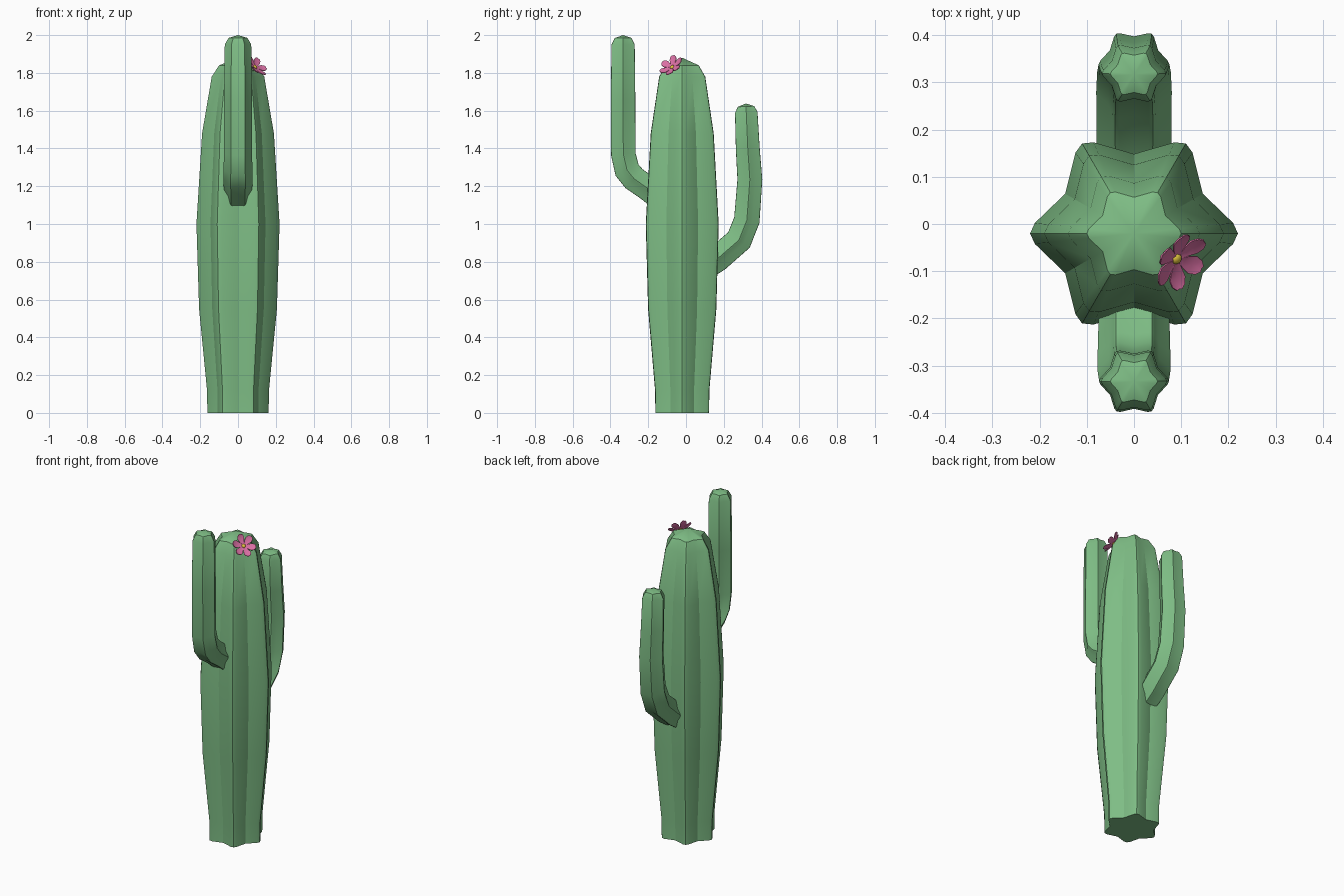
import bpy, bmesh, math
from mathutils import Vector, Matrix

if "Cube" in bpy.data.objects:
    bpy.data.objects.remove(bpy.data.objects["Cube"])


def material(name, rgb):
    m = bpy.data.materials.new(name)
    m.diffuse_color = (*rgb, 1)
    m.use_nodes = True
    m.node_tree.nodes["Principled BSDF"].inputs["Base Color"].default_value = m.diffuse_color
    return m


GREEN = material("cactus_green", (0.21, 0.51, 0.235))
PINK = material("petal_pink", (0.70, 0.16, 0.37))
YELLOW = material("flower_yellow", (0.75, 0.55, 0.05))


def finish(bm, name, mat, angle=30):
    bmesh.ops.recalc_face_normals(bm, faces=bm.faces[:])
    me = bpy.data.meshes.new(name)
    bm.to_mesh(me)
    bm.free()
    me.materials.append(mat)
    ob = bpy.data.objects.new(name, me)
    bpy.context.collection.objects.link(ob)
    bpy.context.view_layer.objects.active = ob
    ob.select_set(True)
    bpy.ops.object.shade_smooth_by_angle(angle=math.radians(angle))
    ob.select_set(False)
    return ob


def star(valley):
    # six blunt ridges: (angle, relative radius)
    pts = []
    for k in range(6):
        for off, r in ((-6, 0.96), (0, 1.0), (6, 0.96), (30, valley)):
            pts.append((math.radians(60 * k + off), r))
    return pts


def ribbed_tube(name, path, valley):
    # path entries: (y, z, radius); the last one is the pointed top
    bm = bmesh.new()
    centres = [Vector((0, y, z)) for y, z, r in path]
    rings = []
    for i, (y, z, r) in enumerate(path[:-1]):
        ahead = (centres[i + 1] - centres[i]).normalized()
        back = (centres[i] - centres[i - 1]).normalized() if i else ahead
        t = (ahead + back).normalized()
        side = Vector((1, 0, 0))
        up = t.cross(side)
        rings.append([bm.verts.new(centres[i] + (side * math.cos(a) + up * math.sin(a)) * r * k)
                      for a, k in star(valley)])
    n = len(rings[0])
    for a, b in zip(rings, rings[1:]):
        for j in range(n):
            bm.faces.new((a[j], a[(j + 1) % n], b[(j + 1) % n], b[j]))
    bm.faces.new(rings[0])
    apex = bm.verts.new(centres[-1])
    for j in range(n):
        bm.faces.new((rings[-1][j], rings[-1][(j + 1) % n], apex))
    return finish(bm, name, GREEN)


# Trunk
ribbed_tube("trunk", [(-0.02, z, r) for z, r in (
    (0, 0.162), (0.12, 0.164), (0.55, 0.206), (1.0, 0.22), (1.48, 0.19),
    (1.78, 0.139), (1.84, 0.10), (1.88, 0))], 0.765)

# Arms
ribbed_tube("front_arm", [
    (-0.11, 1.115, 0.075), (-0.20, 1.187, 0.075), (-0.275, 1.24, 0.077),
    (-0.312, 1.285, 0.077), (-0.332, 1.37, 0.074), (-0.333, 1.65, 0.074),
    (-0.333, 1.95, 0.07), (-0.333, 1.985, 0.05), (-0.333, 2.0, 0)], 0.79)
ribbed_tube("back_arm", [
    (0.08, 0.76, 0.078), (0.165, 0.815, 0.079), (0.28, 0.915, 0.08),
    (0.322, 1.02, 0.078), (0.338, 1.235, 0.075), (0.327, 1.4, 0.072),
    (0.319, 1.59, 0.068), (0.318, 1.622, 0.05), (0.317, 1.638, 0)], 0.79)

# Flower frame: local z faces away from the trunk
normal = Vector((0.62, -0.45, 0.64)).normalized()
down = (normal * normal.z - Vector((0, 0, 1))).normalized()
frame = Matrix((down, normal.cross(down), normal)).transposed().to_4x4()
frame.translation = Vector((0.088, -0.072, 1.828))

# Petals
outline = [(0.004, 0.004), (0.025, 0.014), (0.045, 0.021), (0.060, 0.017), (0.068, 0.007)]
for k in range(6):
    bm = bmesh.new()
    rot = Matrix.Rotation(math.radians(60 * k + 12), 4, 'Z')
    rows = []
    for x, w in outline:
        lift = 4.0 * x * x
        rows.append([bm.verts.new((x, s * w, lift + 0.003 * abs(s))) for s in (-1, 0, 1)])
    for a, b in zip(rows, rows[1:]):
        for j in range(2):
            bm.faces.new((a[j], a[j + 1], b[j + 1], b[j]))
    bmesh.ops.recalc_face_normals(bm, faces=bm.faces[:])
    bmesh.ops.solidify(bm, geom=bm.faces[:], thickness=0.003)
    bmesh.ops.transform(bm, matrix=frame @ rot, verts=bm.verts[:])
    finish(bm, f"petal_{k + 1}", PINK, 40)

# Flower centre
bm = bmesh.new()
bmesh.ops.create_uvsphere(bm, u_segments=12, v_segments=8, radius=0.012)
bmesh.ops.transform(bm, matrix=frame @ Matrix.Translation((0, 0, 0.004)) @ Matrix.Diagonal((1, 1, 0.7, 1)),
                    verts=bm.verts[:])
finish(bm, "flower_centre", YELLOW, 60)

# Flower stem buried in the trunk
bm = bmesh.new()
bmesh.ops.create_cone(bm, cap_ends=True, segments=8, radius1=0.008, radius2=0.008, depth=0.03)
bmesh.ops.transform(bm, matrix=frame @ Matrix.Translation((0, 0, -0.015)), verts=bm.verts[:])
finish(bm, "flower_stem", GREEN)
